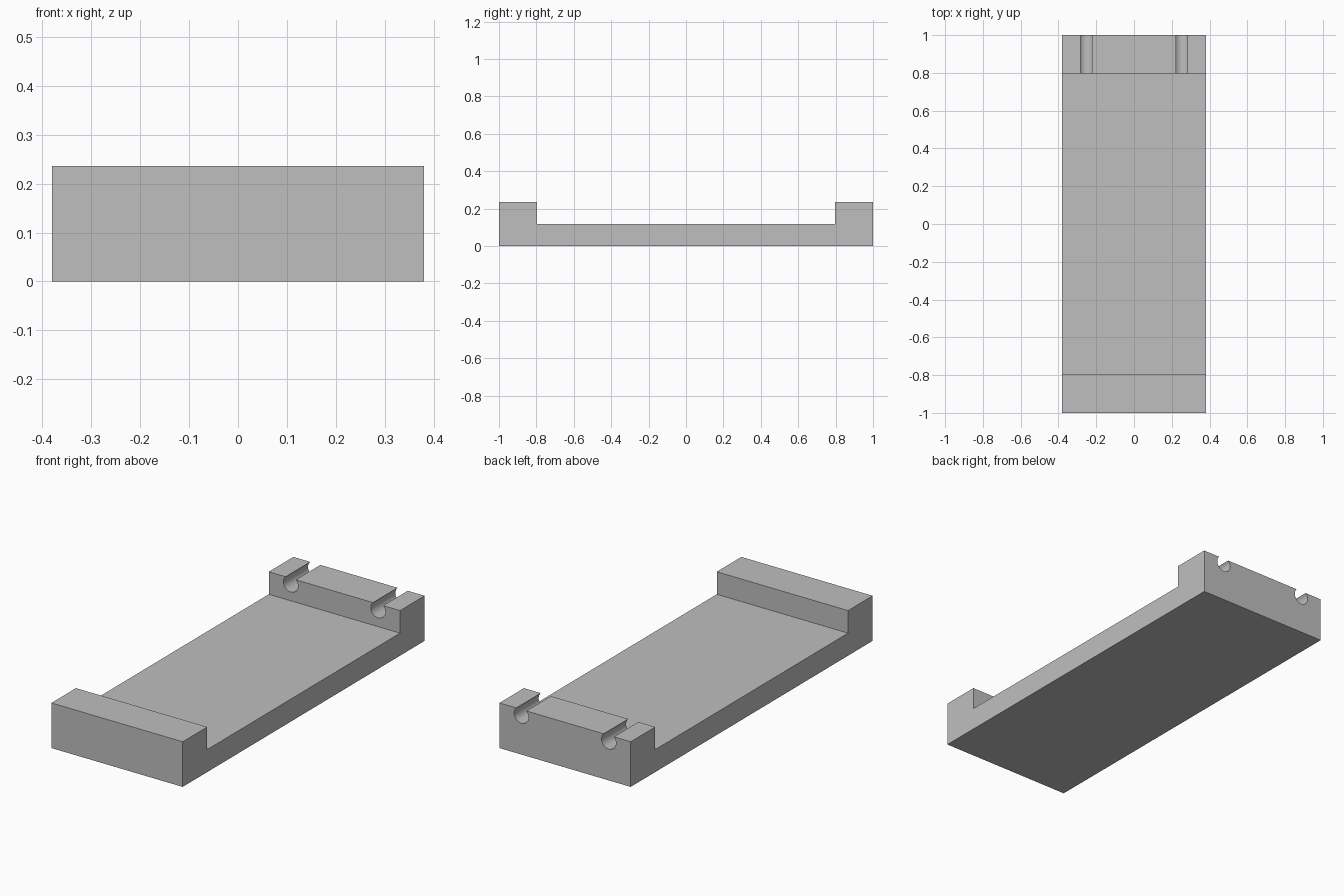
import bpy
import bmesh
from math import radians

WIDTH, LENGTH = 0.76, 2.0
FLOOR, TOP, LIP = 0.118, 0.236, 0.797
GROOVE_X, GROOVE_R, GROOVE_Z = 0.253, 0.042, 0.206

cube = bpy.data.objects.get("Cube")
if cube:
    bpy.data.objects.remove(cube, do_unlink=True)

# Single grey finish
grey = bpy.data.materials.new("plain_grey")
grey.use_nodes = True
colour = (0.52, 0.52, 0.52, 1)
grey.diffuse_color = colour
grey.node_tree.nodes["Principled BSDF"].inputs["Base Color"].default_value = colour

# Tray: side profile with a raised lip at each end, extruded across the width
half = LENGTH / 2
profile = [(-half, 0), (half, 0), (half, TOP), (LIP, TOP),
           (LIP, FLOOR), (-LIP, FLOOR), (-LIP, TOP), (-half, TOP)]
bm = bmesh.new()
side = bm.faces.new([bm.verts.new((-WIDTH / 2, y, z)) for y, z in profile])
extruded = bmesh.ops.extrude_face_region(bm, geom=[side])["geom"]
bmesh.ops.translate(bm, vec=(WIDTH, 0, 0),
                    verts=[v for v in extruded if isinstance(v, bmesh.types.BMVert)])
bmesh.ops.recalc_face_normals(bm, faces=bm.faces)
mesh = bpy.data.meshes.new("tray")
bm.to_mesh(mesh)
bm.free()
mesh.materials.append(grey)
tray = bpy.data.objects.new("tray", mesh)
bpy.context.collection.objects.link(tray)


# Round grooves, open at the top, through the back lip
def cut_groove(x):
    bpy.ops.mesh.primitive_cylinder_add(vertices=48, radius=GROOVE_R, depth=0.4,
                                        location=(x, 0.9, GROOVE_Z),
                                        rotation=(radians(90), 0, 0))
    cutter = bpy.context.object
    cutter.name = "groove_cutter"
    cutter.hide_render = True
    cutter.data.materials.append(grey)
    bpy.ops.object.select_all(action="DESELECT")
    tray.select_set(True)
    bpy.context.view_layer.objects.active = tray
    cut = tray.modifiers.new("groove", "BOOLEAN")
    cut.operation = "DIFFERENCE"
    cut.solver = "EXACT"
    cut.object = cutter
    bpy.ops.object.modifier_apply(modifier=cut.name)
    bpy.data.objects.remove(cutter, do_unlink=True)


for sign in (-1, 1):
    cut_groove(sign * GROOVE_X)

bpy.ops.object.shade_smooth_by_angle(angle=radians(30))
